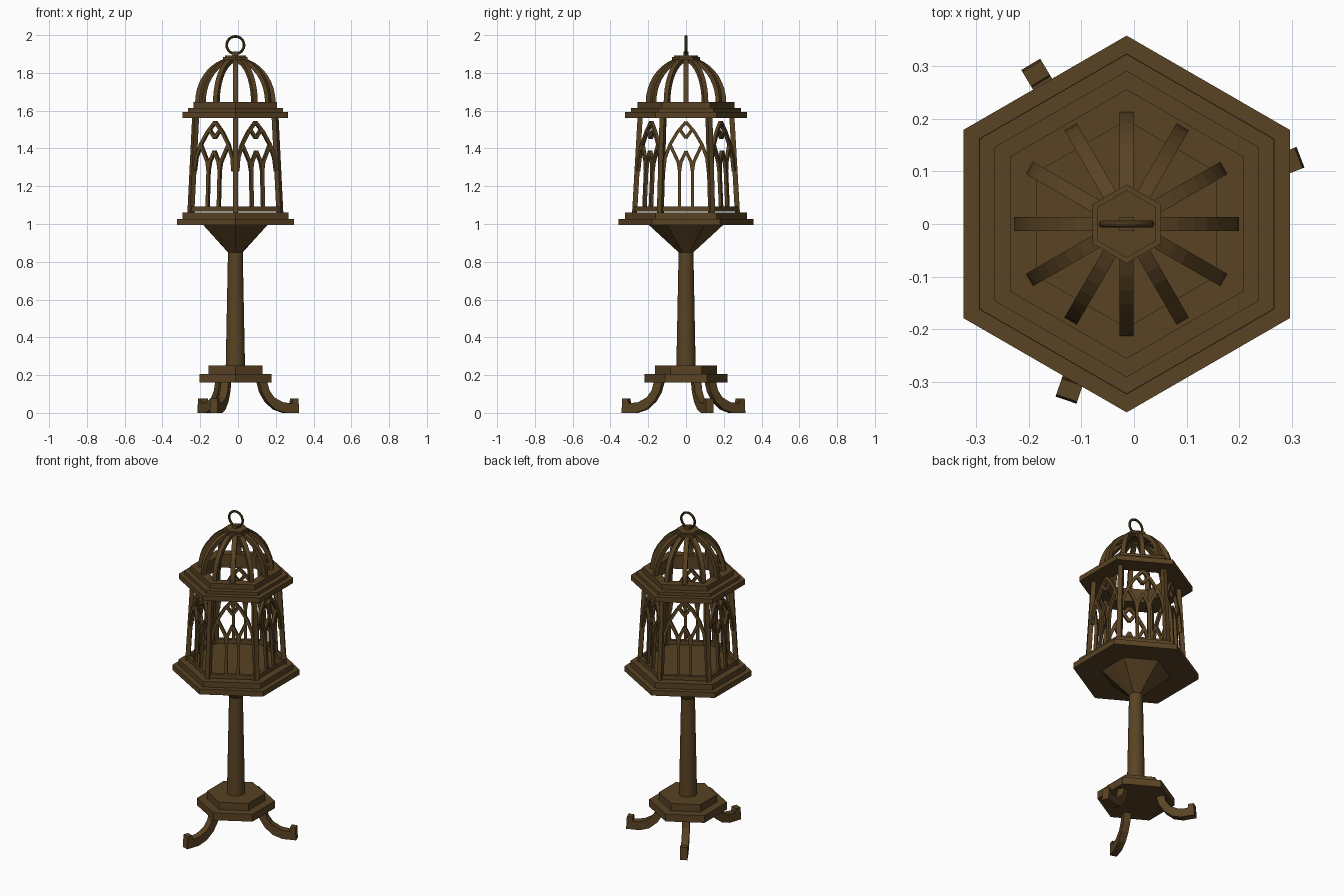
import bpy, bmesh, math
from mathutils import Vector, Matrix

if "Cube" in bpy.data.objects:
    bpy.data.objects.remove(bpy.data.objects["Cube"])

CX = -0.014                      # axis of the cage and column
wood = bpy.data.materials.new("dark_brown_wood")
wood.diffuse_color = (0.10, 0.056, 0.017, 1)
wood.use_nodes = True
wood.node_tree.nodes["Principled BSDF"].inputs["Base Color"].default_value = wood.diffuse_color


def finish(bm, name, smooth=False):
    bmesh.ops.recalc_face_normals(bm, faces=bm.faces)
    me = bpy.data.meshes.new(name)
    bm.to_mesh(me)
    bm.free()
    me.materials.append(wood)
    ob = bpy.data.objects.new(name, me)
    bpy.context.collection.objects.link(ob)
    ob.location.x = CX
    if smooth:
        bpy.context.view_layer.objects.active = ob
        ob.select_set(True)
        bpy.ops.object.shade_smooth_by_angle(angle=math.radians(35))
        ob.select_set(False)
    return ob


def circle(r, z, n):
    return [Vector((r * math.cos(a), r * math.sin(a), z))
            for a in (math.pi / 2 + i * math.tau / n for i in range(n))]


def hexagon(r, z, n=6):
    """Hexagon outline with points on the y axis, split into n points."""
    c, k = circle(r, z, 6), n // 6
    return [c[i].lerp(c[(i + 1) % 6], j / k) for i in range(6) for j in range(k)]


def loft(bm, rings, closed=False):
    """Skin a list of outlines; cap the ends or join last to first."""
    vs = [[bm.verts.new(p) for p in r] for r in rings]
    n = len(vs[0])
    pairs = list(zip(vs, vs[1:])) + ([(vs[-1], vs[0])] if closed else [])
    for a, b in pairs:
        for i in range(n):
            bm.faces.new((a[i], a[(i + 1) % n], b[(i + 1) % n], b[i]))
    if not closed:
        bm.faces.new(vs[0])
        bm.faces.new(vs[-1])


def solid(name, rings, smooth=False, closed=False):
    bm = bmesh.new()
    loft(bm, rings, closed)
    return finish(bm, name, smooth)


def plate(name, r, z0, z1):
    return solid(name, [hexagon(r, z0), hexagon(r, z1)])


def strip(bm, pts, normal, w, d):
    """Rectangular bar along pts: w across in the plane, d along the normal."""
    pts = [Vector(p) for p in pts]
    rings = []
    for i, p in enumerate(pts):
        t = (pts[min(i + 1, len(pts) - 1)] - pts[max(i - 1, 0)]).normalized()
        n = (normal - t * normal.dot(t)).normalized()
        s = t.cross(n)
        rings.append([p + s * w / 2 * a + n * d / 2 * b
                      for a, b in ((1, 1), (-1, 1), (-1, -1), (1, -1))])
    loft(bm, rings)


# Three scrolled feet
profile = [(.172, .17), (.185, .12), (.212, .083), (.26, .057), (.315, .05), (.318, .076),
           (.35, .076), (.354, .0), (.275, .0), (.22, .018), (.172, .06), (.142, .11), (.125, .17)]
for i, deg in enumerate((21, 121, 251)):
    rot = Matrix.Rotation(math.radians(deg), 3, 'Z')
    solid(f"foot_{i + 1}", [[rot @ Vector((r, y, z)) for r, z in profile] for y in (-.021, .021)])

# Stepped base, column and flared support
plate("base_lower", .22, .16, .205)
plate("base_upper", .165, .205, .25)
solid("column", [circle(.051, .25, 24), circle(.039, .86, 24)], True)
solid("flared_support", [circle(.039, .85, 24), hexagon(.197, .995, 24)], True)

# Cage floor
plate("floor_lower", .358, .994, 1.027)
plate("floor_upper", .324, 1.027, 1.062)

# Open stepped cornice
solid("cornice", [hexagon(r, z) for r, z in (
    (.197, 1.562), (.323, 1.562), (.323, 1.593), (.291, 1.593), (.291, 1.613),
    (.256, 1.613), (.256, 1.645), (.197, 1.645))], closed=True)

# Leaning corner posts
Z0, Z1, R0, R1 = 1.06, 1.565, .272, .243
bm = bmesh.new()
for a, b in zip(circle(R0, Z0, 6), circle(R1, Z1, 6)):
    strip(bm, [a, b], Vector((a.x, a.y, 0)), .027, .027)
finish(bm, "corner_posts")

# Pointed window tracery on each side, drawn as (across, height) lines
arch = [(.118, 1.28), (.110, 1.35), (.085, 1.42), (.045, 1.487), (0, 1.54)]
inner = [(.034, 1.08), (.034, 1.28), (.026, 1.33), (0, 1.385)]
outer = [(.034, 1.28), (.042, 1.33), (.082, 1.415)]
diamond = [(.033, 1.500), (0, 1.455)]
for k in range(6):
    ang = k * math.pi / 3
    out = Vector((math.cos(ang), math.sin(ang), 0))
    side = Vector((-math.sin(ang), math.cos(ang), 0))

    def place(u, z):
        r = R0 + (R1 - R0) * (z - Z0) / (Z1 - Z0)
        return out * r * math.cos(math.pi / 6) + side * u + Vector((0, 0, z))

    bm = bmesh.new()
    for line in (arch, inner, outer, diamond):
        for s in (1, -1):
            strip(bm, [place(u * s, z) for u, z in line], out, .017, .018)
    strip(bm, [place(-.13, 1.079), place(.13, 1.079)], out, .026, .02)
    finish(bm, f"window_tracery_{k + 1}")

# Twelve dome ribs
bm = bmesh.new()
for k in range(12):
    a = k * math.pi / 6
    d = Vector((math.cos(a), math.sin(a), 0))
    t = [math.radians(80 * i / 9) for i in range(10)]
    pts = [d * .201 * math.cos(x) + Vector((0, 0, 1.643 + .228 * math.sin(x))) for x in t]
    strip(bm, pts, Vector((-d.y, d.x, 0)), .024, .027)
finish(bm, "dome_ribs")

# Cap, knob and hanging ring
plate("cap_lower", .075, 1.868, 1.884)
plate("cap_upper", .064, 1.884, 1.893)
bm = bmesh.new()
strip(bm, [(0, 0, 1.888), (0, 0, 1.912)], Vector((0, 1, 0)), .028, .026)
finish(bm, "knob")
rings = []
for i in range(32):
    a = i * math.tau / 32
    rings.append([Vector(((.046 + .007 * math.cos(b)) * math.cos(a), .007 * math.sin(b),
                          1.947 + (.046 + .007 * math.cos(b)) * math.sin(a)))
                  for b in (j * math.tau / 10 for j in range(10))])
solid("hanging_ring", rings, True, True)
